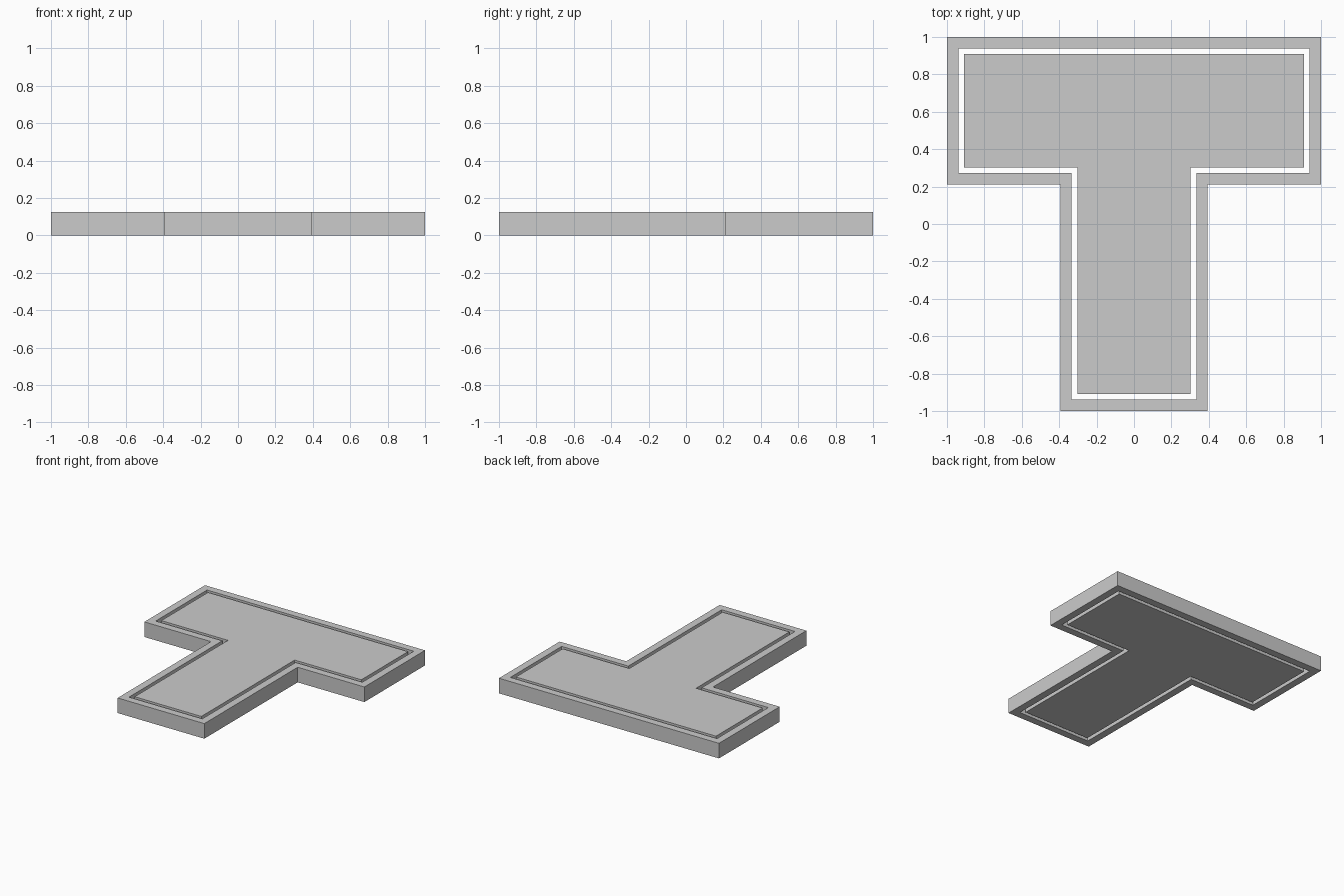
import bpy, bmesh

if "Cube" in bpy.data.objects:
    bpy.data.objects.remove(bpy.data.objects["Cube"])

U = 1 / 33          # layout unit: the plate is 66 units across
HEIGHT = 0.124


def tee(inset):
    """Outline of the T-shaped plate, moved inward by inset units."""
    o, s, b = (33 - inset) * U, (13 - inset) * U, (7 + inset) * U
    right = [(s, -o), (s, b), (o, b), (o, o)]
    return right + [(-x, y) for x, y in reversed(right)]


def finish(name, bm):
    """Extrude flat faces up from z = 0 and make an object."""
    geom = bmesh.ops.extrude_face_region(bm, geom=bm.faces[:], use_keep_orig=True)["geom"]
    verts = [g for g in geom if isinstance(g, bmesh.types.BMVert)]
    bmesh.ops.translate(bm, verts=verts, vec=(0, 0, HEIGHT))
    bmesh.ops.recalc_face_normals(bm, faces=bm.faces[:])
    mesh = bpy.data.meshes.new(name)
    bm.to_mesh(mesh)
    bm.free()
    bpy.context.collection.objects.link(bpy.data.objects.new(name, mesh))


# Inner plate
bm = bmesh.new()
bm.faces.new([bm.verts.new((x, y, 0)) for x, y in tee(3)])
finish("inner_plate", bm)

# Border frame, separated from the plate by an open gap
bm = bmesh.new()
outer, inner = ([bm.verts.new((x, y, 0)) for x, y in tee(i)] for i in (0, 2))
n = len(outer)
for i in range(n):
    j = (i + 1) % n
    bm.faces.new((outer[i], outer[j], inner[j], inner[i]))
finish("border_frame", bm)
